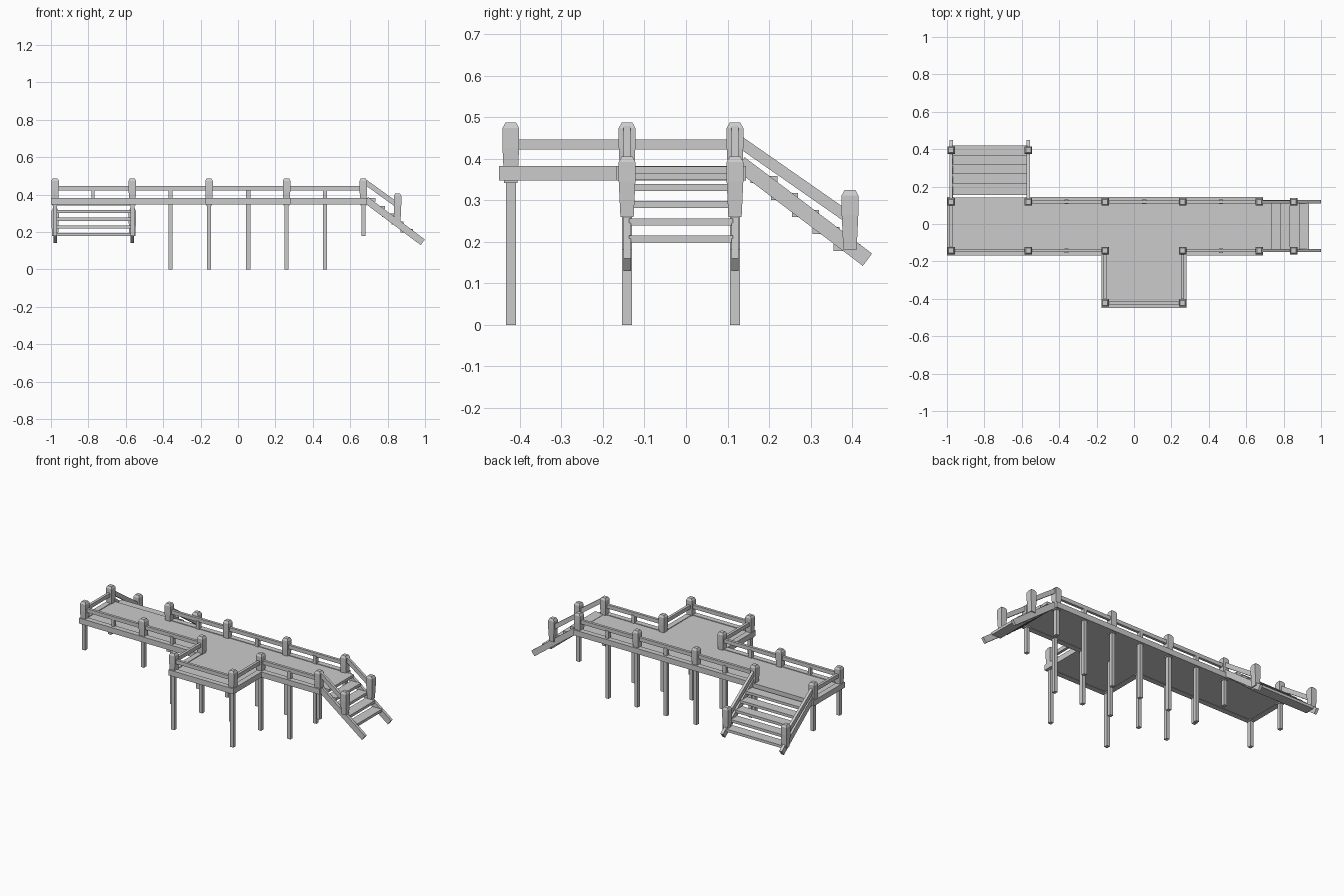
import bpy, bmesh
from mathutils import Vector

if "Cube" in bpy.data.objects:
    bpy.data.objects.remove(bpy.data.objects["Cube"])

YF, YB, YP = -0.142, 0.118, -0.422          # front row, back row, platform row
XS = [-0.978, -0.565, -0.155, 0.26, 0.67]   # main post positions


def mesh_object(name, bm):
    bmesh.ops.recalc_face_normals(bm, faces=bm.faces)
    me = bpy.data.meshes.new(name)
    bm.to_mesh(me)
    bm.free()
    ob = bpy.data.objects.new(name, me)
    bpy.context.collection.objects.link(ob)
    return ob


def box(name, x0, x1, y0, y1, z0, z1):
    bm = bmesh.new()
    bmesh.ops.create_cube(bm, size=1)
    for v in bm.verts:
        v.co = Vector((x1 if v.co.x > 0 else x0,
                       y1 if v.co.y > 0 else y0,
                       z1 if v.co.z > 0 else z0))
    return mesh_object(name, bm)


def bar(name, a, b, width, height):
    """Rectangular timber between two points, width kept horizontal."""
    a, b = Vector(a), Vector(b)
    d = (b - a).normalized()
    side = d.cross(Vector((0, 0, 1))).normalized()
    up = side.cross(d)
    bm = bmesh.new()
    bmesh.ops.create_cube(bm, size=1)
    for v in bm.verts:
        v.co = ((b if v.co.x > 0 else a)
                + side * v.co.y * width + up * v.co.z * height)
    return mesh_object(name, bm)


def post(name, x, y, top, bottom_half=0.016, shoulder_half=0.020):
    """Tapered square post with a chamfered cap."""
    levels = [(top - 0.145, bottom_half), (top - 0.06, shoulder_half),
              (top - 0.013, shoulder_half), (top, 0.013)]
    bm = bmesh.new()
    rings = [[bm.verts.new((x + sx * h, y + sy * h, z))
              for sx, sy in ((-1, -1), (1, -1), (1, 1), (-1, 1))]
             for z, h in levels]
    for lo, hi in zip(rings, rings[1:]):
        for i in range(4):
            j = (i + 1) % 4
            bm.faces.new((lo[i], lo[j], hi[j], hi[i]))
    bm.faces.new(rings[0])
    bm.faces.new(rings[-1])
    return mesh_object(name, bm)


def leg(x, y, z0, z1=0.43):
    box("leg", x - 0.011, x + 0.011, y - 0.012, y + 0.012, z0, z1)


# Deck floors
box("main_deck", -0.995, 0.69, -0.165, 0.143, 0.35, 0.379)
box("side_platform", -0.165, 0.273, -0.44, -0.165, 0.35, 0.379)

# Edge beams around the decks
Z0, Z1, W = 0.348, 0.383, 0.034
box("front_beam_left", -1.0, -0.141, -0.168, -0.168 + W, Z0, Z1)
box("front_beam_right", 0.246, 0.69, -0.168, -0.168 + W, Z0, Z1)
box("back_beam", -0.58, 0.69, 0.145 - W, 0.145, Z0, Z1)
box("end_beam", -1.0, -1.0 + W, -0.168, 0.145, Z0, Z1)
box("platform_front_beam", -0.175, 0.282, -0.45, -0.45 + W, Z0, Z1)
box("platform_left_beam", -0.175, -0.175 + W, -0.45, -0.14, Z0, Z1)
box("platform_right_beam", 0.282 - W, 0.282, -0.45, -0.14, Z0, Z1)

# Railing posts
for x in XS:
    post("front_post", x, YF, 0.487)
    post("back_post", x, YB, 0.487)
for x in XS[2:4]:
    post("platform_post", x, YP, 0.487)

# Horizontal rails
ZR = 0.435
for name, a, b in [
    ("front_rail_left", (XS[0], YF), (XS[2], YF)),
    ("front_rail_right", (XS[3], YF), (XS[4], YF)),
    ("back_rail", (XS[1], YB), (XS[4], YB)),
    ("end_rail", (XS[0], YF), (XS[0], YB)),
    ("platform_front_rail", (XS[2], YP), (XS[3], YP)),
    ("platform_left_rail", (XS[2], YP), (XS[2], YF)),
    ("platform_right_rail", (XS[3], YP), (XS[3], YF)),
]:
    bar(name, (*a, ZR), (*b, ZR), 0.017, 0.024)

# Legs: long in the middle, short at the two ends
for y in (YF, YB):
    for x in (-0.36, 0.465):
        leg(x, y, 0)
    for x in XS[2:4]:
        leg(x, y, 0, 0.36)
    for x in (XS[0], XS[1], XS[4]):
        leg(x, y, 0.18, 0.36)
leg(0.055, YB, 0)
leg(0.055, YF, 0, 0.36)
for x in XS[2:4]:
    leg(x, YP, 0, 0.36)
# Short baluster without a leg below
box("baluster", -0.784, -0.766, YF - 0.009, YF + 0.009, 0.375, 0.43)

# Right-hand stairs, running down along +x
for y in (YF, YB):
    bar("right_stringer", (0.685, y, 0.372), (0.988, y, 0.145), 0.018, 0.037)
    bar("right_stair_rail", (0.67, y, 0.475), (0.853, y, 0.343), 0.017, 0.027)
    post("right_stair_post", 0.853, y, 0.405)
for i in range(5):
    x, z = 0.67 + 0.05 * i, 0.364 - 0.0415 * i
    box("right_tread", x, x + 0.065, YF + 0.005, YB - 0.005, z, z + 0.017)

# Back stairs, running down along +y
for x in XS[:2]:
    bar("back_stringer", (x, 0.13, 0.389), (x, 0.437, 0.157), 0.018, 0.037)
    bar("back_stair_rail", (x, YB, 0.449), (x, 0.395, 0.256), 0.017, 0.027)
    post("back_stair_post", x, 0.395, 0.325)
for i in range(5):
    y, z = 0.155 + 0.05 * i, 0.342 - 0.041 * i
    box("back_tread", XS[0] + 0.005, XS[1] - 0.005, y, y + 0.065, z, z + 0.017)
